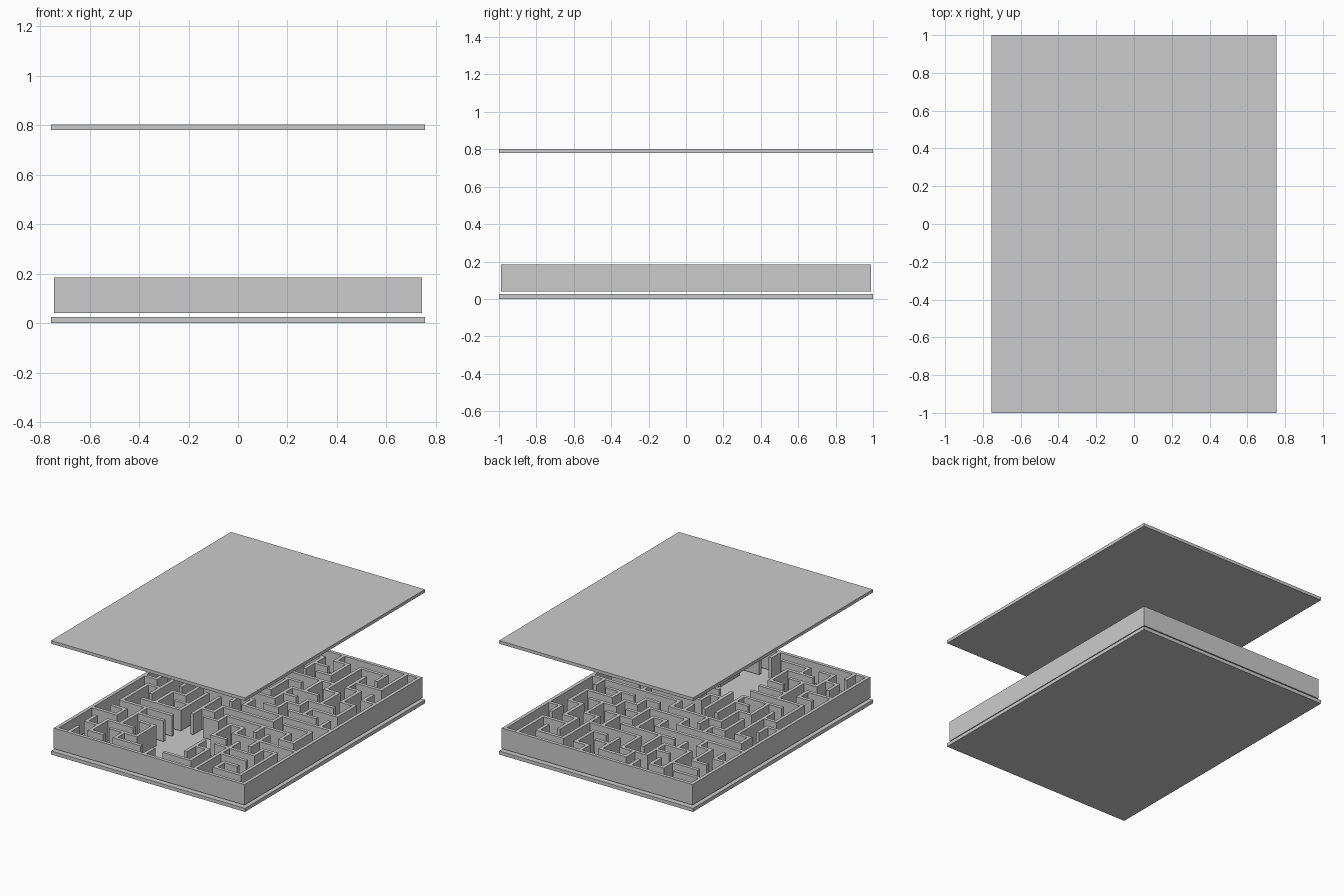
import bpy, bmesh, random

if "Cube" in bpy.data.objects:
    bpy.data.objects.remove(bpy.data.objects["Cube"])

random.seed(7)
NX, NY = 15, 20            # maze cells
T = 0.024                  # wall thickness
HX, HY = 0.743, 0.988      # outer half sizes of the maze
Z0, Z1 = 0.04, 0.185


def plate(name, z0, z1):
    bpy.ops.mesh.primitive_cube_add(size=1, location=(0, 0, (z0 + z1) / 2))
    ob = bpy.context.object
    ob.name = name
    ob.scale = (1.51, 2.0, z1 - z0)
    return ob


def grid_lines(n, half):
    # alternating wall and corridor boundaries
    step = (2 * half - T) / n
    out = []
    for i in range(n + 1):
        out += [-half + i * step, -half + i * step + T]
    return out


# Base and raised cover
plate("base_plate", 0.0, 0.025)
plate("cover_plate", 0.78, 0.802)

# Maze layout: odd indices are cells, even indices are walls
W, H = 2 * NX + 1, 2 * NY + 1
solid = [[True] * H for _ in range(W)]
start = (7, 4)
seen, stack = {start}, [start]
solid[2 * start[0] + 1][2 * start[1] + 1] = False
while stack:
    i, j = stack[-1]
    steps = [(di, dj) for di, dj in ((1, 0), (-1, 0), (0, 1), (0, -1))
             if 0 <= i + di < NX and 0 <= j + dj < NY and (i + di, j + dj) not in seen]
    if not steps:
        stack.pop()
        continue
    di, dj = random.choice(steps)
    solid[2 * i + 1 + di][2 * j + 1 + dj] = False
    i, j = i + di, j + dj
    solid[2 * i + 1][2 * j + 1] = False
    seen.add((i, j))
    stack.append((i, j))

# Open room near the front
for i in range(2 * 5 + 1, 2 * 9):
    for j in range(2 * 1 + 1, 2 * 7):
        solid[i][j] = False

# Maze walls: filled floor plan extruded upward
xs, ys = grid_lines(NX, HX), grid_lines(NY, HY)
bm = bmesh.new()
verts = {}


def vert(i, j):
    if (i, j) not in verts:
        verts[i, j] = bm.verts.new((xs[i], ys[j], Z0))
    return verts[i, j]


for i in range(W):
    for j in range(H):
        if solid[i][j]:
            bm.faces.new((vert(i, j), vert(i + 1, j), vert(i + 1, j + 1), vert(i, j + 1)))
res = bmesh.ops.extrude_face_region(bm, geom=bm.faces[:], use_keep_orig=True)
top = [g for g in res["geom"] if isinstance(g, bmesh.types.BMVert)]
bmesh.ops.translate(bm, verts=top, vec=(0, 0, Z1 - Z0))
bmesh.ops.recalc_face_normals(bm, faces=bm.faces[:])
mesh = bpy.data.meshes.new("maze_walls")
bm.to_mesh(mesh)
bm.free()
bpy.context.collection.objects.link(bpy.data.objects.new("maze_walls", mesh))
